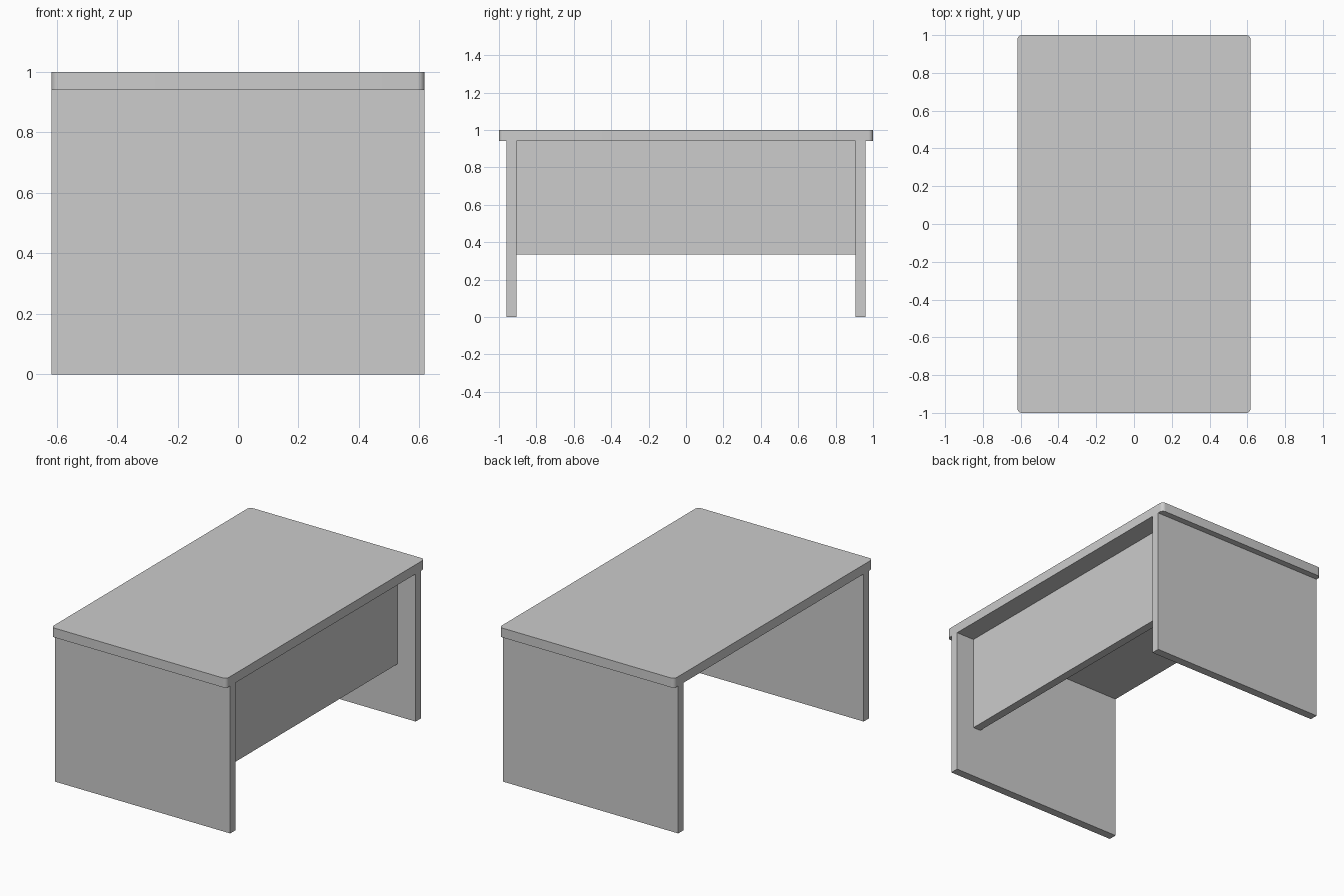
import bpy
import bmesh

cube = bpy.data.objects.get("Cube")
if cube:
    bpy.data.objects.remove(cube, do_unlink=True)

# Single plain grey finish
GREY = (0.604, 0.604, 0.604, 1.0)
grey = bpy.data.materials.new("light_grey")
grey.use_nodes = True
grey.diffuse_color = GREY
grey.node_tree.nodes["Principled BSDF"].inputs["Base Color"].default_value = GREY

HALF_W = 0.6175    # half the depth of the desk along x
TOP_Z = 0.94       # underside of the desktop
LEG_OUT, LEG_IN = 0.96, 0.907


def board(name, low, high, corner=0.0):
    """A box between two corners, with optional rounded upright edges."""
    bm = bmesh.new()
    bmesh.ops.create_cube(bm, size=1)
    for v in bm.verts:
        v.co = [(a + b) / 2 + c * (b - a) for a, b, c in zip(low, high, v.co)]
    if corner:
        upright = [e for e in bm.edges
                   if abs(e.verts[0].co.z - e.verts[1].co.z) > 0.01]
        bmesh.ops.bevel(bm, geom=upright, offset=corner, segments=6,
                        profile=0.5, affect='EDGES')
    mesh = bpy.data.meshes.new(name)
    bm.to_mesh(mesh)
    bm.free()
    mesh.materials.append(grey)
    obj = bpy.data.objects.new(name, mesh)
    bpy.context.collection.objects.link(obj)
    return obj


# Desktop with softly rounded corners
top = board("desktop", (-HALF_W, -1, TOP_Z), (HALF_W, 1, 1), corner=0.025)
bpy.ops.object.select_all(action='DESELECT')
top.select_set(True)
bpy.context.view_layer.objects.active = top
bpy.ops.object.shade_smooth_by_angle()

# Full-depth slab legs at both ends
for name, side in (("front_leg_panel", -1), ("back_leg_panel", 1)):
    y0, y1 = sorted((side * LEG_OUT, side * LEG_IN))
    board(name, (-HALF_W, y0, 0), (HALF_W, y1, TOP_Z))

# Set-back modesty panel between the legs
board("modesty_panel", (0.437, -LEG_IN, 0.333), (0.49, LEG_IN, TOP_Z))
